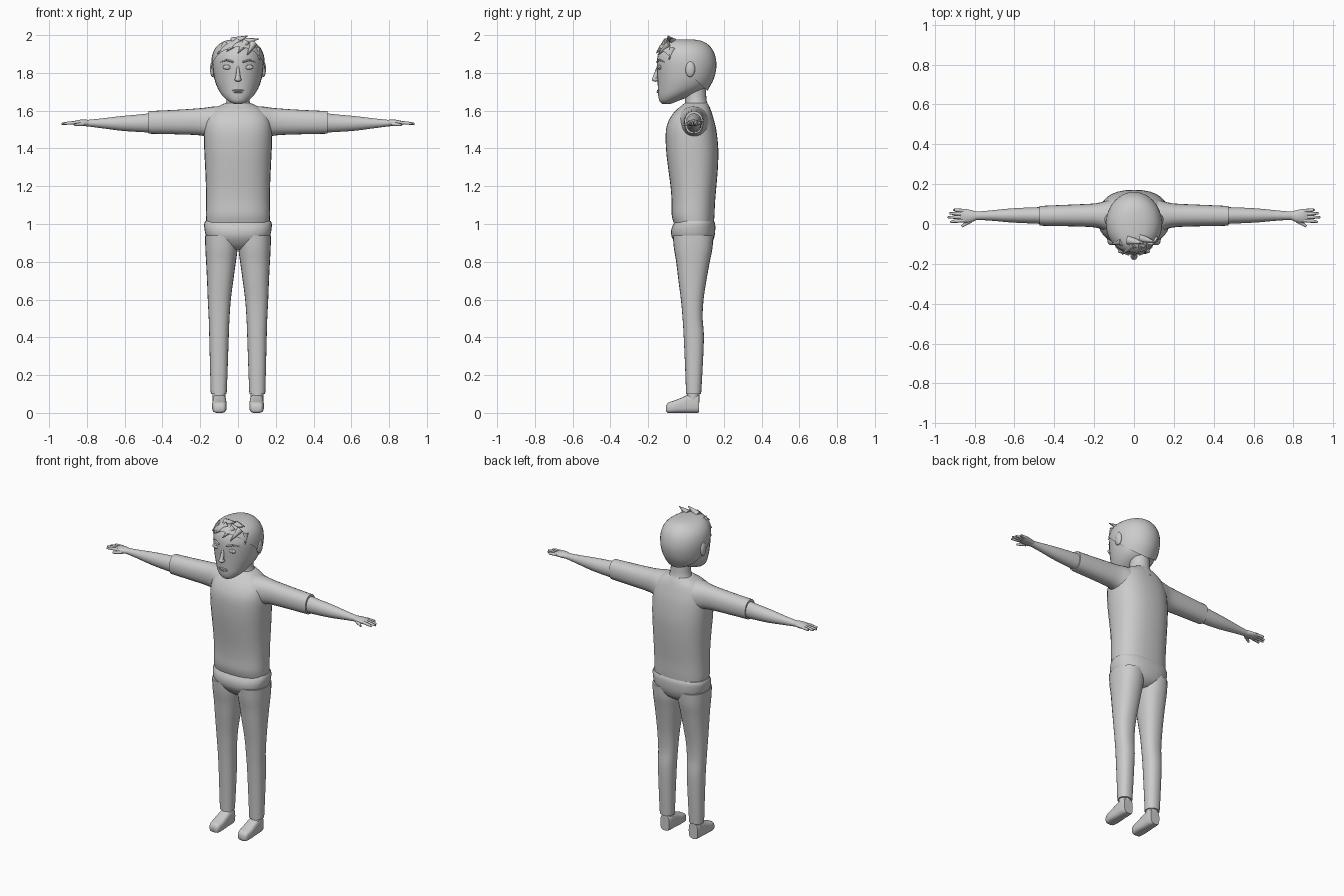
import bpy, bmesh, math
from mathutils import Vector

grey = bpy.data.materials.new("light grey")
grey.diffuse_color = (0.6, 0.6, 0.6, 1)


def finish(name, bm, mirror=False):
    bmesh.ops.recalc_face_normals(bm, faces=bm.faces)
    me = bpy.data.meshes.new(name)
    bm.to_mesh(me)
    bm.free()
    me.materials.append(grey)
    ob = bpy.data.objects.new(name, me)
    bpy.context.collection.objects.link(ob)
    if mirror:
        m = ob.modifiers.new("Mirror", 'MIRROR')
        m.use_axis[0] = True
        m.use_mirror_merge = False
    return ob


def spow(v, p):
    return math.copysign(abs(v) ** p, v)


def resample(secs, k):
    """Catmull-Rom smoothing between the given sections."""
    out = []
    for i in range(len(secs) - 1):
        p0, p1, p2 = secs[max(i - 1, 0)], secs[i], secs[i + 1]
        p3 = secs[min(i + 2, len(secs) - 1)]
        for j in range(k):
            t = j / k
            out.append([0.5 * (2 * b + (c - a) * t + (2 * a - 5 * b + 4 * c - d) * t * t
                               + (3 * b - a - 3 * c + d) * t ** 3)
                        for a, b, c, d in zip(p0, p1, p2, p3)])
    return out + [list(secs[-1])]


def loft(axis, secs, n=24, p=2.0, k=3):
    """Sections (t, a0, a1, b0, b1): extents on the two other axes, in xyz order."""
    bm = bmesh.new()
    rings = []
    for t, a0, a1, b0, b1 in resample(secs, k):
        ring = []
        for i in range(n):
            ang = 2 * math.pi * i / n
            a = (a0 + a1) / 2 + (a1 - a0) / 2 * spow(math.cos(ang), 2 / p)
            b = (b0 + b1) / 2 + (b1 - b0) / 2 * spow(math.sin(ang), 2 / p)
            co = [a, b]
            co.insert(axis, t)
            ring.append(bm.verts.new(co))
        rings.append(ring)
    for r, s in zip(rings, rings[1:]):
        for i in range(n):
            j = (i + 1) % n
            bm.faces.new((r[i], r[j], s[j], s[i]))
    bm.faces.new(rings[0])
    bm.faces.new(rings[-1])
    return bm


def sym(secs):
    return [(z, -h, h, f, b) for z, h, f, b in secs]


def tapers(name, items, mirror=False):
    """Tapered strands (start, end, start radius, end radius)."""
    bm = bmesh.new()
    for a, b, r0, r1 in items:
        a, b = Vector(a), Vector(b)
        d = b - a
        mat = d.to_track_quat('Z', 'Y').to_matrix().to_4x4()
        mat.translation = (a + b) / 2
        bmesh.ops.create_cone(bm, cap_ends=True, segments=8, radius1=r0, radius2=r1,
                              depth=d.length, matrix=mat)
    return finish(name, bm, mirror)


def blob(name, loc, size, mirror=False):
    bm = bmesh.new()
    bmesh.ops.create_uvsphere(bm, u_segments=16, v_segments=10, radius=1)
    for v in bm.verts:
        v.co = Vector([c * s + o for c, s, o in zip(v.co, size, loc)])
    return finish(name, bm, mirror)


# Head and neck
finish("head", loft(2, sym([
    (1.636, .022, -.125, -.08), (1.65, .05, -.14, -.045), (1.68, .083, -.147, .03),
    (1.72, .108, -.149, .105), (1.77, .125, -.151, .14), (1.83, .133, -.154, .153),
    (1.88, .132, -.152, .15), (1.92, .115, -.138, .132), (1.95, .085, -.11, .10),
    (1.966, .035, -.06, .05)]), n=32))
finish("neck", loft(2, sym([
    (1.58, .10, -.03, .14), (1.62, .078, -.012, .125), (1.65, .062, -.005, .11),
    (1.72, .058, -.01, .105)])))

# Hair shell, cut along a slanted hairline
bm = loft(2, sym([
    (1.68, .085, -.12, .10), (1.72, .114, -.14, .122), (1.77, .132, -.155, .148),
    (1.83, .14, -.158, .161), (1.88, .139, -.156, .157), (1.92, .127, -.15, .142),
    (1.95, .103, -.135, .117), (1.97, .067, -.11, .08), (1.978, .025, -.06, .03)]), n=32)
bmesh.ops.bisect_plane(bm, geom=bm.verts[:] + bm.edges[:] + bm.faces[:],
                       plane_co=(0, 0, 1.808), plane_no=(0, .9, 1), clear_inner=True)
finish("hair", bm)
tapers("hair_tufts", [
    ((.0, -.10, 1.965), (-.06, -.153, 1.915), .022, .002),
    ((.04, -.10, 1.96), (.0, -.158, 1.905), .022, .002),
    ((.08, -.09, 1.955), (.05, -.15, 1.895), .02, .002),
    ((-.06, -.09, 1.955), (-.11, -.10, 1.90), .02, .002),
    ((.10, -.07, 1.93), (.115, -.09, 1.87), .018, .002),
    ((-.03, -.08, 1.965), (.05, -.095, 1.995), .024, .003),
    ((.03, -.07, 1.965), (.11, -.09, 1.98), .022, .002)])

# Face
blob("eye", (.055, -.139, 1.83), (.026, .009, .013), True)
blob("pupil", (.055, -.146, 1.83), (.010, .004, .010), True)
tapers("eyebrow", [((.025, -.154, 1.858), (.06, -.141, 1.868), .005, .005),
                   ((.06, -.141, 1.868), (.092, -.114, 1.858), .005, .002)], True)
tapers("nose_bridge", [((0, -.148, 1.835), (0, -.165, 1.768), .006, .014)])
blob("nose_tip", (0, -.162, 1.765), (.018, .018, .012))
blob("upper_lip", (0, -.147, 1.707), (.032, .008, .005))
blob("lower_lip", (0, -.147, 1.698), (.025, .009, .005))
blob("ear", (.135, .022, 1.82), (.013, .026, .042), True)

# Shirt
finish("shirt_body", loft(2, sym([
    (1.008, .168, -.066, .148), (1.05, .170, -.076, .151), (1.12, .169, -.076, .154),
    (1.2, .170, -.082, .161), (1.3, .174, -.095, .169), (1.4, .179, -.106, .171),
    (1.5, .180, -.106, .160), (1.56, .168, -.085, .145), (1.60, .14, -.055, .132),
    (1.625, .10, -.025, .12), (1.64, .068, -.008, .112)]), n=32, p=2.4))
finish("sleeve", loft(0, [
    (.06, -.05, .13, 1.42, 1.625), (.13, -.04, .12, 1.445, 1.622), (.19, -.018, .104, 1.468, 1.614),
    (.3, -.012, .098, 1.474, 1.606), (.42, -.01, .093, 1.477, 1.60), (.475, -.008, .09, 1.478, 1.598)],
    p=2.2), True)

# Bare forearm and hand
finish("forearm", loft(0, [
    (.45, .0, .085, 1.484, 1.588), (.52, .003, .083, 1.487, 1.58), (.62, .008, .078, 1.494, 1.571),
    (.72, .017, .068, 1.507, 1.559), (.80, .02, .062, 1.517, 1.551), (.84, .012, .066, 1.52, 1.549)]), True)
finish("palm", loft(0, [
    (.79, .02, .062, 1.518, 1.551), (.82, .008, .07, 1.518, 1.553),
    (.85, .006, .076, 1.521, 1.55), (.872, .012, .074, 1.525, 1.543)], n=16), True)
fingers = []
for y0, y1, x in ((.018, .010, .922), (.034, .034, .935), (.05, .054, .926), (.066, .075, .90)):
    mid = (.9, (y0 + y1) / 2, 1.534)
    fingers += [((.85, y0, 1.537), mid, .0095, .0085), (mid, (x, y1, 1.530), .0085, .005)]
fingers.append(((.82, .018, 1.53), (.865, -.012, 1.525), .012, .006))
tapers("fingers", fingers, True)

# Trousers
finish("trouser_hips", loft(2, sym([
    (.865, .05, -.02, .10), (.89, .12, -.05, .132), (.93, .165, -.075, .15),
    (.97, .177, -.078, .155), (1.0, .179, -.066, .154), (1.016, .174, -.055, .148)]), n=32, p=2.4))
finish("trouser_leg", loft(2, [
    (.1, .06, .144, .0, .08), (.2, .056, .147, -.003, .086), (.4, .049, .152, -.012, .095),
    (.5, .045, .155, -.018, .088), (.6, .038, .160, -.027, .093), (.7, .025, .164, -.04, .108),
    (.8, .011, .169, -.052, .126), (.87, .002, .173, -.064, .140), (.94, .0, .174, -.07, .145)],
    p=2.3), True)

# Shoes
finish("shoe", loft(1, [
    (-.106, .078, .12, .008, .035), (-.095, .066, .131, 0, .054), (-.06, .06, .137, 0, .066),
    (-.02, .061, .136, 0, .082), (.01, .062, .135, 0, .095), (.05, .063, .134, 0, .1),
    (.07, .068, .13, .002, .096)], p=3.2), True)
finish("ankle", loft(2, [(.05, .066, .134, .002, .07), (.12, .066, .136, .006, .072)], k=1), True)

# Smooth shading with sharp rims kept
for ob in bpy.context.collection.objects:
    ob.select_set(True)
    bpy.context.view_layer.objects.active = ob
bpy.ops.object.shade_smooth_by_angle(angle=math.radians(45))
